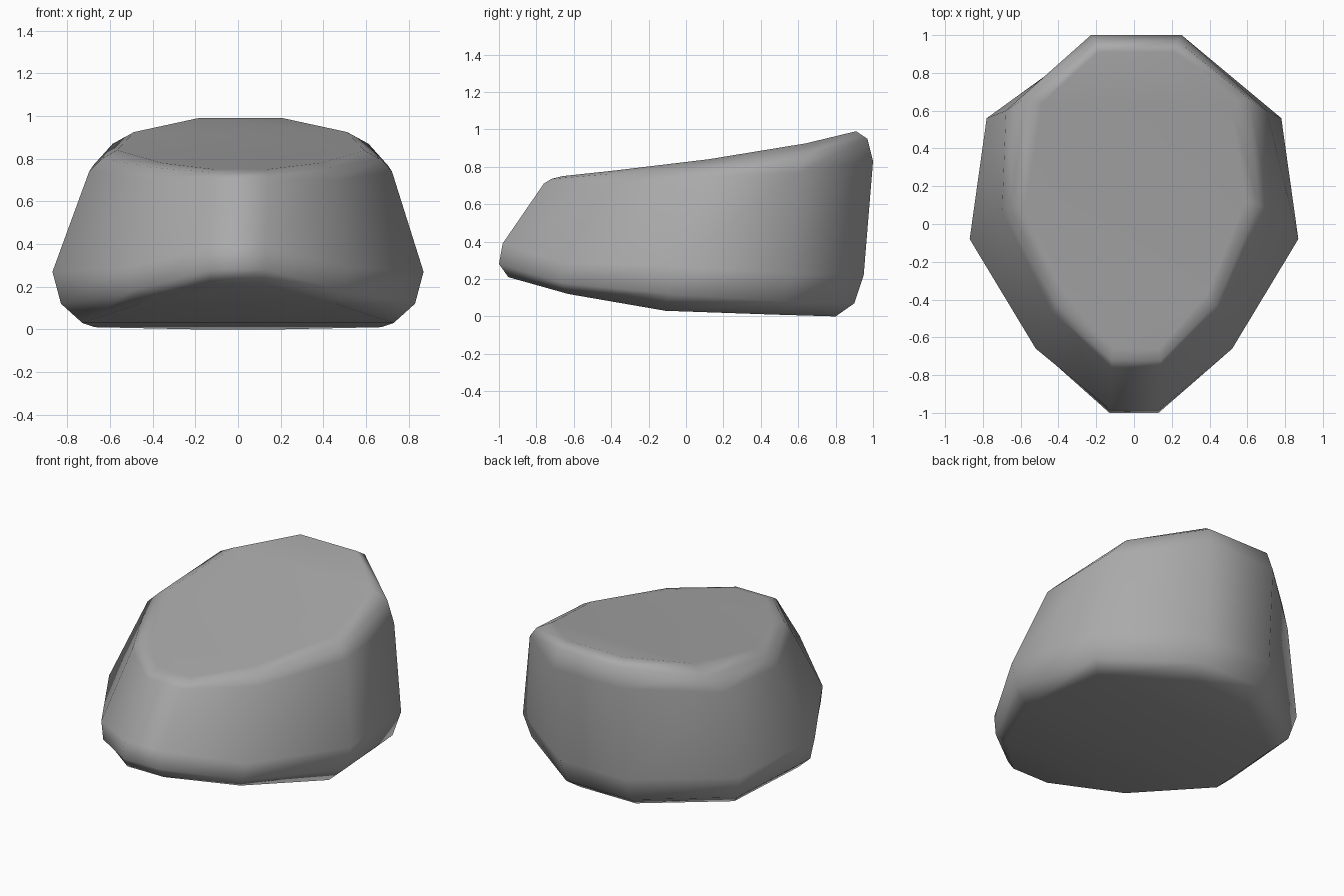
import bpy
import bmesh

cube = bpy.data.objects.get("Cube")
if cube:
    bpy.data.objects.remove(cube, do_unlink=True)

# Stone colour
stone = bpy.data.materials.new("stone_grey")
stone.use_nodes = True
grey = (0.4, 0.4, 0.4, 1)
stone.diffuse_color = grey
bsdf = stone.node_tree.nodes["Principled BSDF"]
bsdf.inputs["Base Color"].default_value = grey
bsdf.inputs["Roughness"].default_value = 0.9

# Half outlines from the underside up, each running from front to back
HALF_RINGS = [
    [(.13, -.95, .21), (.46, -.63, .12), (.73, -.11, .03), (.67, .46, .01), (.20, .80, 0)],
    [(.13, -1.0, .28), (.50, -.67, .18), (.83, -.09, .12), (.74, .53, .08), (.23, .90, .07)],
    [(.13, -.98, .39), (.52, -.66, .29), (.87, -.08, .27), (.78, .56, .23), (.24, .95, .22)],
    [(.13, -.76, .71), (.45, -.46, .70), (.71, .07, .74), (.69, .60, .77), (.24, 1.0, .83)],
    [(.13, -.72, .735), (.42, -.43, .76), (.65, .10, .80), (.60, .66, .87), (.22, .97, .95)],
    [(.12, -.66, .75), (.37, -.38, .78), (.58, .12, .84), (.50, .64, .925), (.20, .91, .99)],
]
LEAN = 0.012  # the upper part sits slightly to the left


def full_ring(bm, half, shift):
    """Mirror a half outline into a closed ring of vertices."""
    left = [bm.verts.new((x + shift, y, z)) for x, y, z in half]
    right = [bm.verts.new((shift - x, y, z)) for x, y, z in reversed(half)]
    return left + right


def cap(bm, ring):
    """Close a ring with strips running from side to side."""
    n = len(ring)
    for i in range(n // 2 - 1):
        bm.faces.new((ring[i], ring[i + 1], ring[n - 2 - i], ring[n - 1 - i]))


bm = bmesh.new()
rings = [full_ring(bm, half, LEAN if i > 2 else 0) for i, half in enumerate(HALF_RINGS)]

# Walls and rounded rims
for low, high in zip(rings, rings[1:]):
    for i in range(len(low)):
        j = (i + 1) % len(low)
        bm.faces.new((low[i], low[j], high[j], high[i]))

# Underside and sloping top
cap(bm, rings[0])
cap(bm, rings[-1])
bmesh.ops.recalc_face_normals(bm, faces=bm.faces[:])
for face in bm.faces:
    face.smooth = True

mesh = bpy.data.meshes.new("boulder")
bm.to_mesh(mesh)
bm.free()
mesh.materials.append(stone)
boulder = bpy.data.objects.new("boulder", mesh)
bpy.context.collection.objects.link(boulder)

# Keep the large faces flat and let the rims take the rounding
weighted = boulder.modifiers.new("weighted_normals", 'WEIGHTED_NORMAL')
weighted.weight = 50
